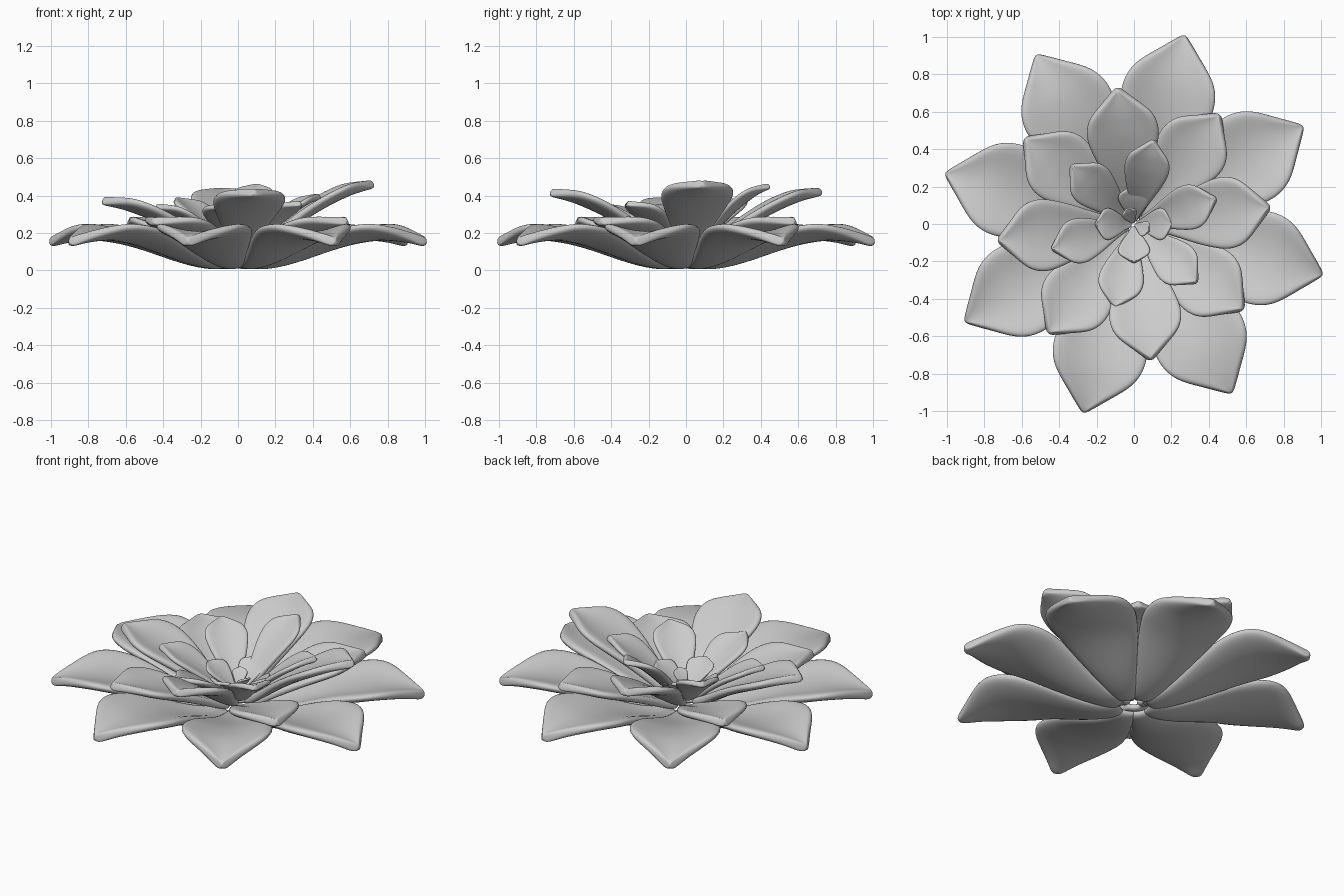
import bpy, bmesh, math

if "Cube" in bpy.data.objects:
    bpy.data.objects.remove(bpy.data.objects["Cube"])

# petal outline: (fraction of length, half width as a fraction of tip radius)
OUTLINE = [(0.07, .045), (0.18, .075), (0.31, .125), (0.44, .182), (0.56, .222),
           (0.66, .246), (0.75, .236), (0.825, .197), (0.91, .108), (0.965, .055), (1.01, .006)]
COLS = [-1, -0.55, 0, 0.55, 1]

# centre-line rise along a petal (fraction of length, fraction of rise)
DROOP = [(0, 0), (.2, .03), (.34, .32), (.52, .80), (.72, 1.10), (.88, 1.08), (1.02, .86)]
SCOOP = [(0, 0), (.15, .13), (.4, .47), (.65, .74), (.85, .91), (1.02, 1.0)]


def interp(curve, t):
    for (a, u), (b, v) in zip(curve, curve[1:]):
        if t <= b:
            return u + (v - u) * (t - a) / (b - a)
    return curve[-1][1]


def petal(name, angle, radius, z_base, z_tip, thick, wide=1.0, cup=0.06, curve=SCOOP):
    """Cupped leaf-shaped sheet, thickened and smoothed."""
    bm = bmesh.new()
    a = math.radians(angle)
    ca, sa = math.cos(a), math.sin(a)
    rows = []
    for t, w in OUTLINE:
        half = w * radius * wide
        z = z_base + (z_tip - z_base) * interp(curve, t)
        lift = cup * radius * min(1, w / .22)
        row = []
        for c in COLS:
            r, s = t * radius, c * half
            row.append(bm.verts.new((r * ca - s * sa, r * sa + s * ca, z + lift * c * c)))
        rows.append(row)
    for p, q in zip(rows, rows[1:]):
        for i in range(len(COLS) - 1):
            bm.faces.new((p[i], q[i], q[i + 1], p[i + 1]))
    bmesh.ops.recalc_face_normals(bm, faces=bm.faces)
    me = bpy.data.meshes.new(name)
    bm.to_mesh(me)
    bm.free()
    for f in me.polygons:
        f.use_smooth = True
    ob = bpy.data.objects.new(name, me)
    bpy.context.collection.objects.link(ob)
    so = ob.modifiers.new("thickness", 'SOLIDIFY')
    so.thickness, so.offset = thick, 0
    su = ob.modifiers.new("smooth", 'SUBSURF')
    su.levels = su.render_levels = 2
    return ob


# outer ring: wide, drooping tips
for i in range(8):
    petal("outer_petal", 30 + 45 * i, 1.035, .027, .167, .052, 1.03, .06, DROOP)

# second ring: alternating raised and low petals
for i, z in enumerate((.465, .425, .375, .42)):
    petal("raised_petal", 7 + 90 * i, .725, .06, z, .046, 1.12, .06)
for i in range(4):
    petal("low_petal", 52 + 90 * i, .735, .04, .265, .046, 1.12, .06)

# third ring
for i, z in enumerate((.40, .455, .38, .345, .345, .36)):
    petal("inner_petal", 17 + 60 * i, .455, .08, z, .032, 1.12, .06)

# heart of the flower
for i in range(4):
    petal("heart_petal", 90 * i, .205, .11, .26, .02, 1.75, .08)
for ang in (115, -25):
    petal("bud_petal", ang, .09, .13, .24, .013, 2.0, .08)
